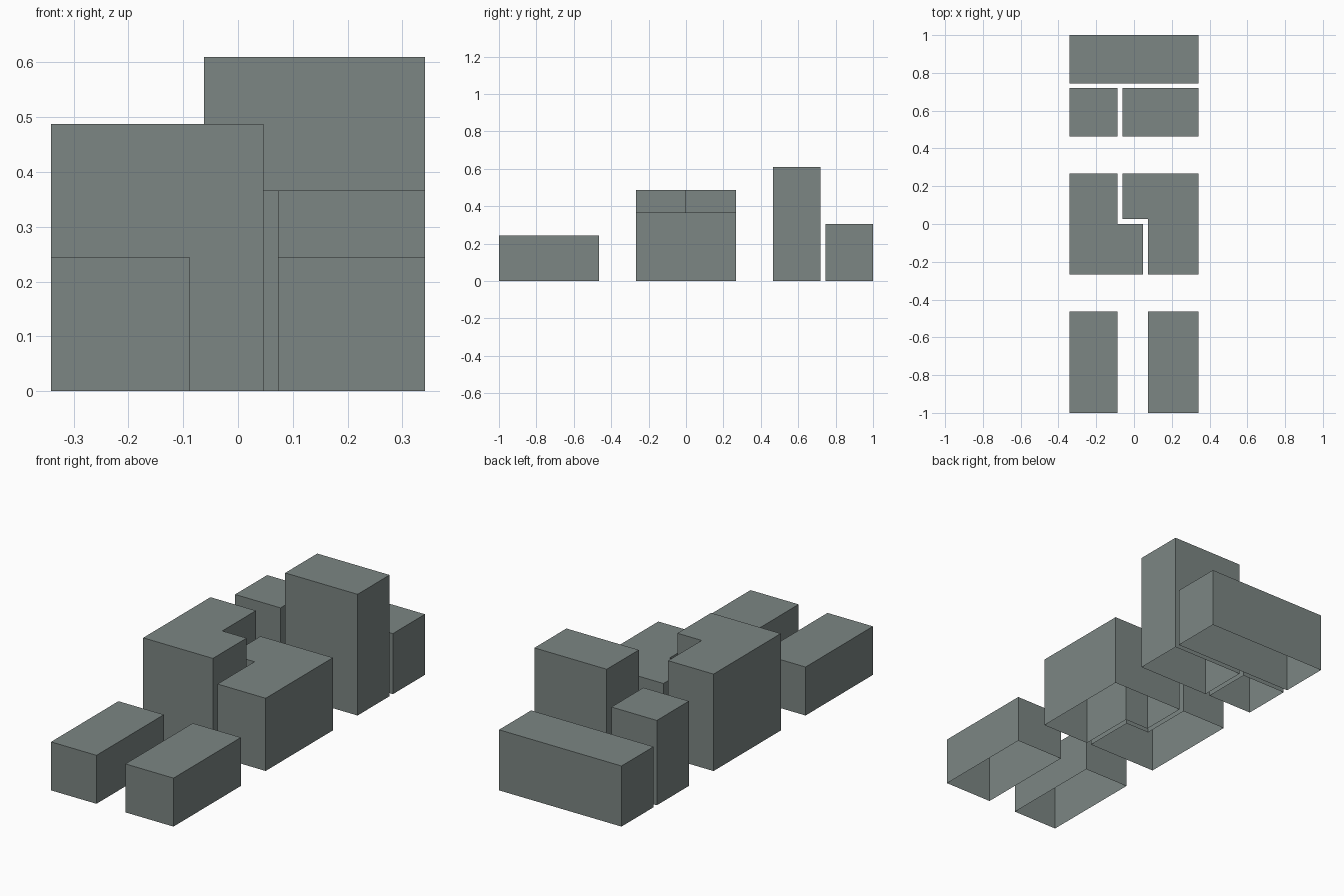
import bpy
import bmesh

if "Cube" in bpy.data.objects:
    bpy.data.objects.remove(bpy.data.objects["Cube"])

# One flat grey-green colour for the whole city block
mat = bpy.data.materials.new("grey_green")
mat.diffuse_color = (0.20, 0.238, 0.228, 1.0)
mat.use_nodes = True
mat.node_tree.nodes["Principled BSDF"].inputs["Base Color"].default_value = mat.diffuse_color


def building(name, outline, height):
    """Extrude a counter-clockwise plan outline upward, leaving the underside open."""
    bm = bmesh.new()
    low = [bm.verts.new((x, y, 0)) for x, y in outline]
    top = [bm.verts.new((x, y, height)) for x, y in outline]
    n = len(outline)
    for i in range(n):
        j = (i + 1) % n
        bm.faces.new((low[i], low[j], top[j], top[i]))
    bm.faces.new(top)
    mesh = bpy.data.meshes.new(name)
    bm.to_mesh(mesh)
    bm.free()
    mesh.materials.append(mat)
    obj = bpy.data.objects.new(name, mesh)
    bpy.context.collection.objects.link(obj)
    return obj


def rect(x0, x1, y0, y1):
    return [(x0, y0), (x1, y0), (x1, y1), (x0, y1)]


# Shared plan lines and one storey height
W = 0.341
LEFT_IN, ARM, STEP, RIGHT_IN = -0.088, -0.062, 0.047, 0.073
STOREY = 0.061

# Front row: two low blocks
building("front_left_block", rect(-W, LEFT_IN, -1, -0.464), 4 * STOREY)
building("front_right_block", rect(RIGHT_IN, W, -1, -0.464), 4 * STOREY)

# Middle row: two interlocking L-shaped blocks
building("middle_left_block",
         [(-W, -0.267), (STEP, -0.267), (STEP, 0.001), (LEFT_IN, 0.001),
          (LEFT_IN, 0.268), (-W, 0.268)], 8 * STOREY)
building("middle_right_block",
         [(RIGHT_IN, -0.267), (W, -0.267), (W, 0.268), (ARM, 0.268),
          (ARM, 0.027), (RIGHT_IN, 0.027)], 6 * STOREY)

# Back rows: small block, tower and the long rear block
building("small_block", rect(-W, LEFT_IN, 0.464, 0.719), 7 * STOREY)
building("tower_block", rect(ARM, W, 0.464, 0.719), 10 * STOREY)
building("rear_block", rect(-W, W, 0.745, 1.0), 5 * STOREY)
